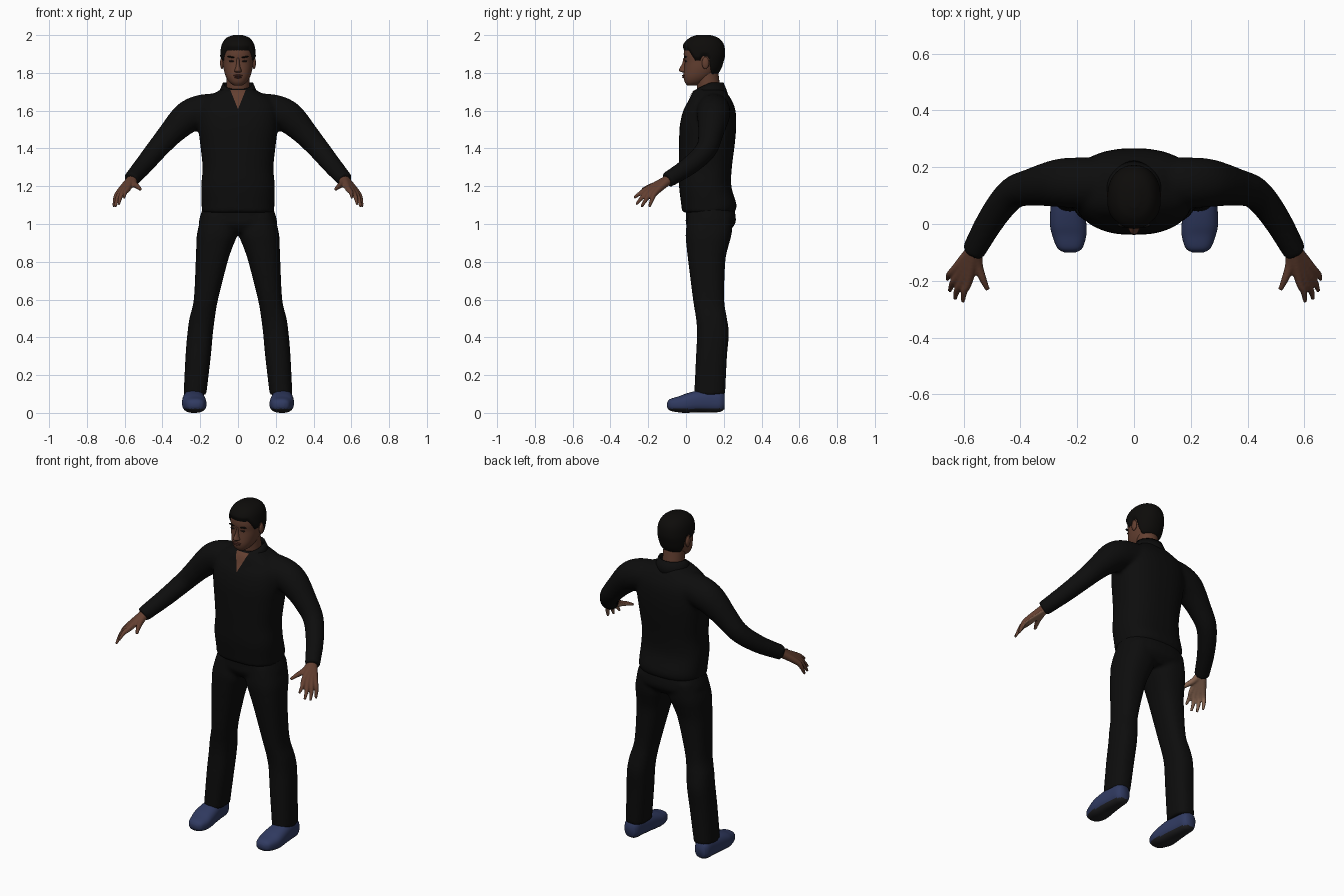
import bpy, bmesh, math
from mathutils import Vector
from mathutils.bvhtree import BVHTree

cube = bpy.data.objects.get("Cube")
if cube:
    bpy.data.objects.remove(cube)


def material(name, *rgb):
    m = bpy.data.materials.new(name)
    m.use_nodes = True
    m.diffuse_color = (*rgb, 1)
    m.node_tree.nodes["Principled BSDF"].inputs["Base Color"].default_value = (*rgb, 1)
    return m


CLOTH = material("black cloth", .004, .004, .004)
HAIR = material("black hair", .004, .0035, .003)
SKIN = material("brown skin", .125, .05, .03)
PALM = material("light palm", .28, .15, .095)
LIPS = material("dark lips", .09, .03, .022)
EYES = material("dark eyes", .02, .012, .01)
SHOE = material("blue shoe", .03, .043, .12)
SOLE = material("dark sole", .015, .015, .017)


def resample(rows, n):
    """Catmull-Rom interpolation of rows of numbers."""
    out = []
    last = len(rows) - 1
    for i in range(last):
        a, b, c, d = (rows[max(0, min(last, i + k))] for k in (-1, 0, 1, 2))
        for s in range(n):
            t = s / n
            out.append([q + t * (r - p) / 2 + t * t * (p - 2.5 * q + 2 * r - w / 2)
                        + t ** 3 * (1.5 * (q - r) + (w - p) / 2)
                        for p, q, r, w in zip(a, b, c, d)])
    return out + [list(rows[last])]


def skin_rings(bm, rings):
    rings = [[bm.verts.new(p) for p in ring] for ring in rings]
    count = len(rings[0])
    for lo, hi in zip(rings, rings[1:]):
        for i in range(count):
            j = (i + 1) % count
            bm.faces.new((lo[i], lo[j], hi[j], hi[i]))
    bm.faces.new(rings[0][::-1])
    bm.faces.new(rings[-1])


def loft(bm, rows, axis="z", side=1, power=2.4, seg=32, n=4):
    """Rows are (position, x min, x max, other min, other max)."""
    rings = []
    for t, x0, x1, b0, b1 in resample(rows, n):
        ring = []
        for k in range(seg):
            a = math.tau * k / seg
            c, s = (math.copysign(abs(f(a)) ** (2 / power), f(a)) for f in (math.cos, math.sin))
            x = side * ((x0 + x1) / 2 + c * (x1 - x0) / 2)
            b = (b0 + b1) / 2 + s * (b1 - b0) / 2
            ring.append((x, b, t) if axis == "z" else (x, t, b))
        rings.append(ring)
    skin_rings(bm, rings)


def tube(bm, pts, side=1, seg=16, n=4):
    """Round tube through points (x, y, z, radius)."""
    pts = resample(pts, n)
    rings = []
    for i, p in enumerate(pts):
        along = Vector(pts[min(i + 1, len(pts) - 1)][:3]) - Vector(pts[max(i - 1, 0)][:3])
        ref = Vector((0, 1, 0)) if abs(along.normalized().z) > .97 else Vector((0, 0, 1))
        u = along.cross(ref).normalized()
        v = along.cross(u).normalized()
        ring = []
        for k in range(seg):
            a = math.tau * k / seg
            q = Vector(p[:3]) + (u * math.cos(a) + v * math.sin(a)) * p[3]
            ring.append((side * q.x, q.y, q.z))
        rings.append(ring)
    skin_rings(bm, rings)


def finish(name, bm, *mats, voxel=0, smooth=0, rule=None):
    """Turn a bmesh into an object, fusing overlapping volumes if asked."""
    bmesh.ops.recalc_face_normals(bm, faces=bm.faces)
    me = bpy.data.meshes.new(name)
    bm.to_mesh(me)
    bm.free()
    ob = bpy.data.objects.new(name, me)
    bpy.context.scene.collection.objects.link(ob)
    if voxel:
        mod = ob.modifiers.new("fuse", "REMESH")
        mod.mode, mod.voxel_size = "VOXEL", voxel
        mod = ob.modifiers.new("soften", "SMOOTH")
        mod.factor, mod.iterations = .5, smooth
        fused = bpy.data.meshes.new_from_object(ob.evaluated_get(
            bpy.context.evaluated_depsgraph_get()))
        ob.modifiers.clear()
        ob.data = me = fused
        me.name = name
    me.materials.clear()
    for m in mats:
        me.materials.append(m)
    for f in me.polygons:
        f.use_smooth = True
        f.material_index = int(bool(rule and rule(f)))
    return ob


def ellipsoid(name, mat, centre, radii, tilt=0):
    bm = bmesh.new()
    bmesh.ops.create_uvsphere(bm, u_segments=16, v_segments=10, radius=1)
    for v in bm.verts:
        v.co = Vector([c * r for c, r in zip(v.co, radii)])
        v.co.z += tilt * v.co.x
        v.co += Vector(centre)
    return finish(name, bm, mat)


# Shirt: torso and sleeves fused
bm = bmesh.new()
loft(bm, [(z, -w, w, y0, y1) for z, w, y0, y1 in (
    (1.06, .19, -.02, .255), (1.1, .193, -.025, .268), (1.2, .195, -.037, .24),
    (1.3, .188, -.038, .243), (1.42, .2, -.037, .258), (1.52, .212, -.033, .266),
    (1.6, .21, -.015, .262), (1.65, .19, .012, .245), (1.69, .13, .03, .22),
    (1.715, .085, .05, .2))], power=2.5)
for side in (1, -1):
    tube(bm, [(.06, .145, 1.605, .09), (.18, .145, 1.597, .09), (.25, .145, 1.575, .087),
              (.3, .14, 1.537, .079), (.36, .13, 1.475, .066), (.43, .107, 1.395, .057),
              (.5, .02, 1.31, .05), (.568, -.1, 1.232, .042)], side, seg=24)
shirt = finish("shirt", bm, CLOTH, voxel=.011, smooth=5)

# Trousers: hips and legs fused
bm = bmesh.new()
loft(bm, [(.955, -.17, .17, .03, .22), (1, -.206, .206, .0, .26),
          (1.05, -.198, .198, .0, .262), (1.1, -.18, .18, .0, .25)])
for side in (1, -1):
    loft(bm, [(.095, .168, .288, .043, .207), (.3, .144, .278, .053, .217),
              (.42, .133, .268, .058, .227), (.5, .123, .257, .053, .217),
              (.6, .106, .234, .037, .202), (.8, .055, .224, .012, .208),
              (.88, .028, .221, .003, .224), (.95, .003, .217, -.002, .242),
              (1.05, .005, .192, .01, .25)], side=side)
finish("trousers", bm, CLOTH, voxel=.011, smooth=3)

# Collar, open at the front
bm = bmesh.new()
rows = []
for k in range(37):
    a = math.radians(24 + k * 312 / 36)
    front = max(0, math.cos(a))
    rows.append([bm.verts.new((r * math.sin(a), .125 - d * math.cos(a), z)) for r, d, z in (
        (.104, .1, 1.68 - .02 * front), (.094, .088, 1.715 - .015 * front),
        (.08, .074, 1.748 - .035 * front))])
for p, q in zip(rows, rows[1:]):
    for i in (0, 1):
        bm.faces.new((p[i], q[i], q[i + 1], p[i + 1]))
collar = finish("collar", bm, CLOTH)
collar.modifiers.new("thickness", "SOLIDIFY").thickness = .007

# Bare skin in the neckline, laid over the shirt front
tree = BVHTree.FromPolygons([v.co for v in shirt.data.vertices],
                            [f.vertices for f in shirt.data.polygons])
bm = bmesh.new()
rows = []
for k in range(12):
    z = 1.61 + k * .009
    row = []
    for c in (-1, -.5, 0, .5, 1):
        x = c * (.001 + k * .0036)
        hit = tree.ray_cast(Vector((x, -1, z)), Vector((0, 1, 0)))[0]
        row.append(bm.verts.new((x, (hit.y if hit else .05) - .003, z)))
    rows.append(row)
for p, q in zip(rows, rows[1:]):
    for i in range(4):
        bm.faces.new((p[i], p[i + 1], q[i + 1], q[i]))
finish("neckline_skin", bm, SKIN)

# Neck and head
bm = bmesh.new()
tube(bm, [(0, .13, 1.62, .068), (0, .122, 1.7, .062), (0, .108, 1.82, .06)], seg=24)
finish("neck", bm, SKIN)
HEAD = [(z, -w, w, y0, y1) for z, w, y0, y1 in (
    (1.733, .022, .008, .05), (1.75, .045, -.006, .095), (1.78, .064, -.013, .14),
    (1.82, .076, -.01, .172), (1.86, .081, -.007, .187), (1.9, .083, -.012, .196),
    (1.945, .076, -.004, .19), (1.975, .055, .025, .165), (1.989, .02, .06, .125))]
bm = bmesh.new()
loft(bm, HEAD, power=2.2, seg=40)
finish("head", bm, SKIN)


# Hair: shell that dives under the skin below the hairline
def hairline(y):
    stops = ((-1, 1.925), (.015, 1.92), (.05, 1.865), (.075, 1.865), (.085, 1.89),
             (.12, 1.885), (.135, 1.79), (1, 1.775))
    for (a, za), (b, zb) in zip(stops, stops[1:]):
        if a <= y <= b:
            return za + (zb - za) * (y - a) / (b - a)


bm = bmesh.new()
loft(bm, HEAD, power=2.2, seg=96, n=10)
for v in bm.verts:
    lift = max(-.012, min(.012, .7 * (v.co.z - hairline(v.co.y))))
    v.co += (v.co - Vector((0, .09, 1.87))).normalized() * lift
finish("hair", bm, HAIR)

# Face
bm = bmesh.new()
loft(bm, [(1.802, -.014, .014, -.018, .02), (1.81, -.02, .02, -.036, .02),
          (1.825, -.014, .014, -.034, .02), (1.85, -.009, .009, -.02, .02),
          (1.88, -.008, .008, -.014, .02)], power=2, seg=16)
finish("nose", bm, SKIN)
ellipsoid("upper_lip", LIPS, (0, -.011, 1.786), (.026, .01, .005))
ellipsoid("lower_lip", LIPS, (0, -.01, 1.777), (.022, .01, .006))
for side, label in ((1, "left"), (-1, "right")):
    ellipsoid(label + "_eye", EYES, (side * .034, -.001, 1.862), (.015, .007, .005))
    ellipsoid(label + "_eyebrow", HAIR, (side * .036, -.003, 1.884), (.022, .009, .004), side * .1)
    ellipsoid(label + "_ear", SKIN, (side * .085, .103, 1.852), (.01, .019, .032))

# Hands: palm and fingers fused, with lighter inner side
for side, label in ((1, "left"), (-1, "right")):
    bm = bmesh.new()
    wrist = (.56, -.085, 1.24, .026)
    for knuckle, tip in (((.583, -.2, 1.187), (.603, -.275, 1.138)),
                         ((.603, -.197, 1.175), (.631, -.264, 1.103)),
                         ((.62, -.183, 1.168), (.649, -.236, 1.09)),
                         ((.632, -.162, 1.166), (.658, -.195, 1.09))):
        mid = [(a + b) / 2 for a, b in zip(knuckle, tip)]
        tube(bm, [wrist, (*knuckle, .016), (mid[0] + .005, mid[1], mid[2] + .004, .012),
                  (*tip, .007)], side, seg=12)
    tube(bm, [wrist, (.55, -.145, 1.213, .018), (.532, -.195, 1.198, .013),
              (.515, -.232, 1.182, .008)], side, seg=12)
    inward = Vector((-side * .6, .3, -.75))
    finish(label + "_hand", bm, SKIN, PALM, voxel=.005, smooth=2,
           rule=lambda f: f.normal.dot(inward) > .45)

# Shoes
for side, label in ((1, "left"), (-1, "right")):
    bm = bmesh.new()
    loft(bm, [(-.1, .205, .245, .03, .055), (-.085, .182, .27, .012, .073),
              (-.04, .168, .288, .003, .087), (.0, .168, .296, .0, .102),
              (.06, .174, .294, .003, .118), (.13, .184, .287, .003, .126),
              (.18, .19, .282, .005, .12), (.204, .203, .268, .02, .1)],
         "y", side, power=2.5, seg=40, n=5)
    finish(label + "_shoe", bm, SHOE, SOLE, rule=lambda f: f.center.z < .022)
